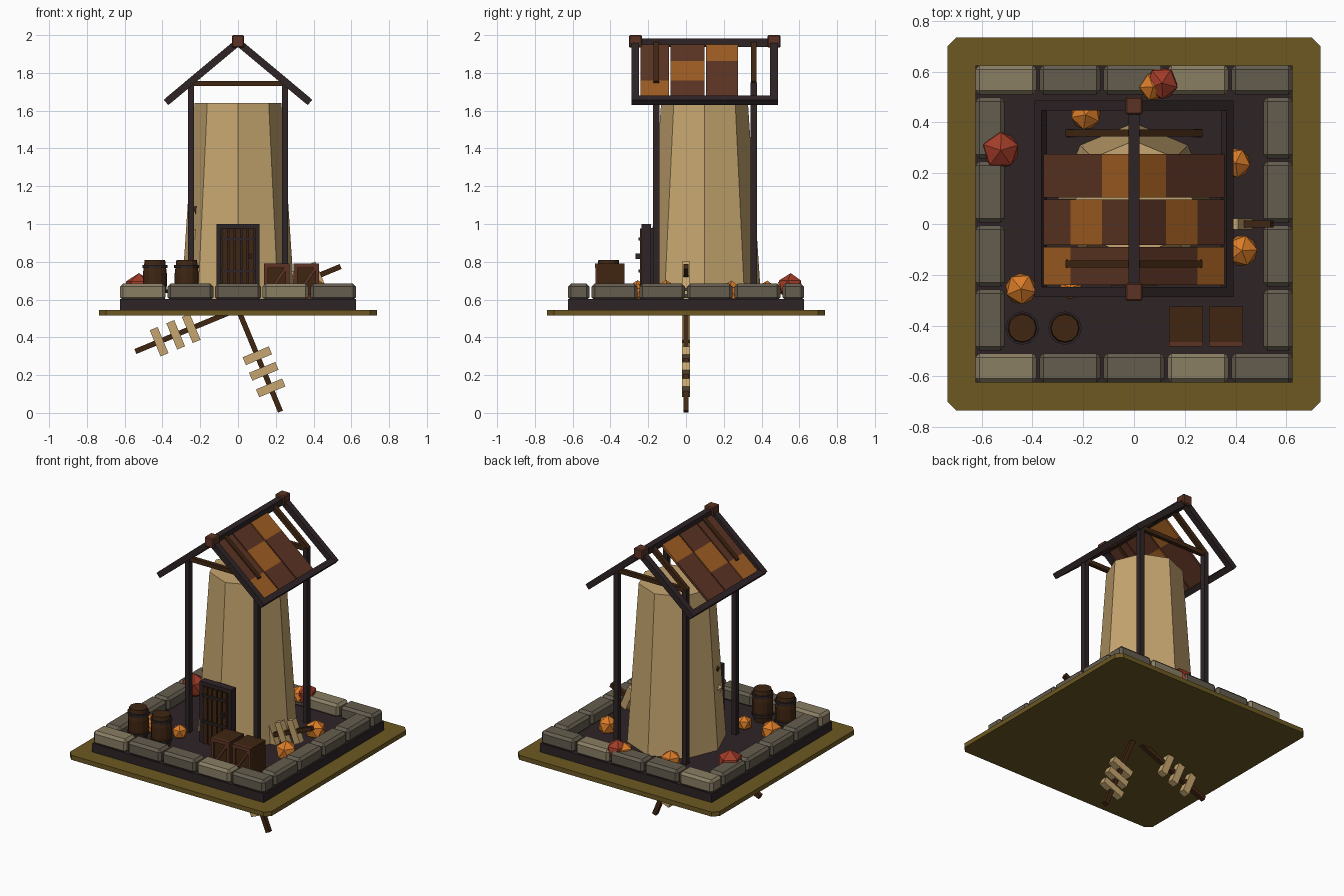
import bpy, bmesh, math
from mathutils import Matrix, Vector

if "Cube" in bpy.data.objects:
    bpy.data.objects.remove(bpy.data.objects["Cube"])


def mat(name, r, g, b):
    m = bpy.data.materials.new(name)
    lin = lambda c: ((c / 255 + 0.055) / 1.055) ** 2.4 if c > 10 else c / 255 / 12.92
    m.diffuse_color = (lin(r), lin(g), lin(b), 1)
    m.use_nodes = True
    m.node_tree.nodes["Principled BSDF"].inputs["Base Color"].default_value = m.diffuse_color
    return m


BEIGE = mat("beige plaster", 198, 166, 112)
OLIVE = mat("olive ground", 108, 88, 34)
DARK = mat("dark timber", 46, 36, 38)
STONE_L = mat("light stone", 138, 126, 100)
STONE_D = mat("grey stone", 100, 92, 78)
TILE_D = mat("dark red brown", 92, 52, 36)
TILE_O = mat("orange tile", 160, 94, 34)
WOOD = mat("brown wood", 64, 38, 18)
ORANGE = mat("bright orange", 218, 124, 40)
RED = mat("dull red", 162, 60, 40)


def finish(name, bm, m):
    bmesh.ops.recalc_face_normals(bm, faces=bm.faces)
    me = bpy.data.meshes.new(name)
    bm.to_mesh(me)
    bm.free()
    me.materials.append(m)
    ob = bpy.data.objects.new(name, me)
    bpy.context.collection.objects.link(ob)
    return ob


def box(name, c, s, m, angle=0.0, bevel=0.0):
    """Box at c with size s, its x axis tilted up by angle in the xz plane."""
    bm = bmesh.new()
    bmesh.ops.create_cube(bm, size=1)
    bmesh.ops.scale(bm, vec=s, verts=bm.verts)
    if bevel:
        bmesh.ops.bevel(bm, geom=bm.edges[:], offset=bevel, segments=1, affect='EDGES')
    bmesh.ops.transform(bm, verts=bm.verts,
                        matrix=Matrix.Translation(c) @ Matrix.Rotation(-angle, 4, 'Y'))
    return finish(name, bm, m)


def span(name, x, y, z, m, bevel=0.0):
    """Box given by its (min, max) on each axis."""
    return box(name, [(a + b) / 2 for a, b in (x, y, z)],
               [b - a for a, b in (x, y, z)], m, 0, bevel)


def beam(name, p, q, y, thick, width, m):
    """Beam between two (x, z) points, covering width in y around y."""
    dx, dz = q[0] - p[0], q[1] - p[1]
    return box(name, ((p[0] + q[0]) / 2, y, (p[1] + q[1]) / 2),
               (math.hypot(dx, dz), width, thick), m, math.atan2(dz, dx))


def lathe(name, c, prof, n, m):
    """Closed stack of n-sided rings, prof = (radius, z)."""
    bm = bmesh.new()
    rings = [[bm.verts.new((c[0] + r * math.cos(2 * math.pi * i / n),
                            c[1] + r * math.sin(2 * math.pi * i / n), z))
              for i in range(n)] for r, z in prof]
    for a, b in zip(rings, rings[1:]):
        for i in range(n):
            j = (i + 1) % n
            bm.faces.new((a[i], a[j], b[j], b[i]))
    bm.faces.new(rings[0])
    bm.faces.new(rings[-1])
    return finish(name, bm, m)


# Ground plate with clipped corners
bm = bmesh.new()
A, B = 0.735, 0.70
f = bm.faces.new([bm.verts.new((x, y, 0.515)) for x, y in
                  ((A, -B), (A, B), (B, A), (-B, A), (-A, B), (-A, -B), (-B, -A), (B, -A))])
r = bmesh.ops.extrude_face_region(bm, geom=[f])
bmesh.ops.translate(bm, vec=(0, 0, 0.03),
                    verts=[v for v in r["geom"] if isinstance(v, bmesh.types.BMVert)])
finish("ground_plate", bm, OLIVE)
span("floor", (-0.625, 0.625), (-0.625, 0.625), (0.54, 0.602), DARK)

# Stone border
for s in (-1, 1):
    for i in range(5):
        x = -0.504 + 0.252 * i
        box("border_stone", (x, s * 0.567, 0.64), (0.242, 0.114, 0.088),
            STONE_L if i in (0, 3) else STONE_D, 0, 0.016)
    for i in range(4):
        box("side_stone", (s * 0.567, -0.378 + 0.252 * i, 0.64), (0.114, 0.242, 0.088),
            STONE_D, 0, 0.016)

# Tower
CY = 0.098
lathe("tower", (0, CY), [(0.30, 0.6), (0.23, 1.64)], 8, BEIGE)

# Door with frame, planks, bars and handle
for s in (-1, 1):
    span("door_jamb", sorted((s * 0.09, s * 0.115)), (-0.235, -0.185), (0.6, 1.0), DARK)
span("door_lintel", (-0.115, 0.115), (-0.235, -0.185), (0.977, 1.0), DARK)
span("door_back", (-0.09, 0.09), (-0.21, -0.15), (0.6, 0.98), DARK)
for i in range(5):
    box("door_plank", (-0.07 + 0.035 * i, -0.227, 0.788), (0.027, 0.034, 0.375), WOOD)
for z in (0.75, 0.92):
    span("door_bar", (-0.088, 0.088), (-0.251, -0.24), (z - 0.008, z + 0.008), DARK)
span("door_handle", (0.058, 0.072), (-0.268, -0.24), (0.815, 0.845), DARK)

# Posts, cross beams and inner rafters
EAVE, RIDGE = (0.37, 1.653), (0.0, 1.962)
slope_z = lambda x: RIDGE[1] + (EAVE[1] - RIDGE[1]) * abs(x) / EAVE[0]
for y in (-0.157, 0.358):
    span("cross_beam", (-0.25, 0.25), (y - 0.013, y + 0.013), (1.73, 1.758), WOOD)
    for s in (-1, 1):
        span("post", (s * 0.25 - 0.016, s * 0.25 + 0.016), (y - 0.017, y + 0.017),
             (0.6, 1.75), DARK)
        beam("inner_rafter", (0, RIDGE[1]), (s * 0.26, slope_z(0.26)), y, 0.03, 0.028, WOOD)

# Roof frame
span("ridge_beam", (-0.021, 0.021), (-0.28, 0.48), (1.938, 1.982), DARK)
for y in (-0.268, 0.466):
    box("ridge_block", (0, y, 1.967), (0.066, 0.07, 0.066), TILE_D, 0, 0.006)
    for s in (-1, 1):
        beam("outer_rafter", RIDGE, (s * 0.37, EAVE[1]), y, 0.038, 0.04, DARK)
tilt = math.atan2(EAVE[1] - RIDGE[1], EAVE[0])
for s in (-1, 1):
    box("eave_beam", (s * 0.367, 0.099, 1.655), (0.036, 0.774, 0.036), DARK, s * tilt)

# Roof tiles: three strips, with one orange tile stepping down the slope
cuts = (0.0, 0.121, 0.245, 0.357)
for k, (y0, y1) in enumerate(((0.105, 0.275), (-0.082, 0.097), (-0.24, -0.09))):
    for j in range(3):
        for s in (-1, 1):
            a, b = cuts[j], cuts[j + 1]
            beam("roof_tile", (s * a, slope_z(a) - 0.004), (s * b, slope_z(b) - 0.004),
                 (y0 + y1) / 2, 0.016, y1 - y0, TILE_O if j == k else TILE_D)

# Sails: four slatted arms
HUB = Vector((0, 0, 0.55))
for i in range(4):
    a = math.radians(22.5 + 90 * i)
    d = Vector((math.cos(a), 0, math.sin(a)))
    box("sail_arm", HUB + d * 0.294, (0.588, 0.028, 0.028), WOOD, a)
    for t in (0.268, 0.357, 0.452):
        box("sail_slat", HUB + d * t, (0.045, 0.044, 0.15), BEIGE, a)

# Barrels
for x in (-0.44, -0.272):
    lathe("barrel", (x, -0.41), [(0.052, 0.6), (0.063, 0.67), (0.063, 0.74), (0.054, 0.81)],
          12, WOOD)
    for z in (0.645, 0.775):
        lathe("barrel_band", (x, -0.41), [(0.066, z - 0.009), (0.066, z + 0.009)], 12, DARK)

# Crates with front trim
for x in (0.205, 0.362):
    span("crate", (x - 0.067, x + 0.067), (-0.47, -0.325), (0.6, 0.79), WOOD)
    for z in (0.615, 0.778):
        span("crate_rail", (x - 0.067, x + 0.067), (-0.482, -0.465), (z - 0.012, z + 0.012), TILE_D)
    for s in (-1, 1):
        span("crate_stile", (x + s * 0.057 - 0.01, x + s * 0.057 + 0.01), (-0.48, -0.465),
             (0.6, 0.79), TILE_D)
    beam("crate_brace", (x - 0.05, 0.622), (x + 0.05, 0.77), -0.473, 0.016, 0.012, TILE_D)

# Leaf piles: squashed low-poly lumps
for x, y, z, rad, m in ((0.11, 0.555, 0.67, 0.07, RED), (0.075, 0.54, 0.665, 0.06, ORANGE),
                        (-0.525, 0.29, 0.66, 0.08, RED), (-0.19, 0.43, 0.635, 0.065, ORANGE),
                        (0.40, 0.24, 0.635, 0.065, ORANGE), (0.425, -0.105, 0.635, 0.068, ORANGE),
                        (-0.445, -0.255, 0.635, 0.068, ORANGE), (-0.25, -0.25, 0.635, 0.05, ORANGE)):
    bm = bmesh.new()
    bmesh.ops.create_icosphere(bm, subdivisions=1, radius=rad)
    bmesh.ops.transform(bm, verts=bm.verts, matrix=Matrix.Translation((x, y, z))
                        @ Matrix.Rotation(x * 9, 4, 'Z'))
    finish("leaf_pile", bm, m)
